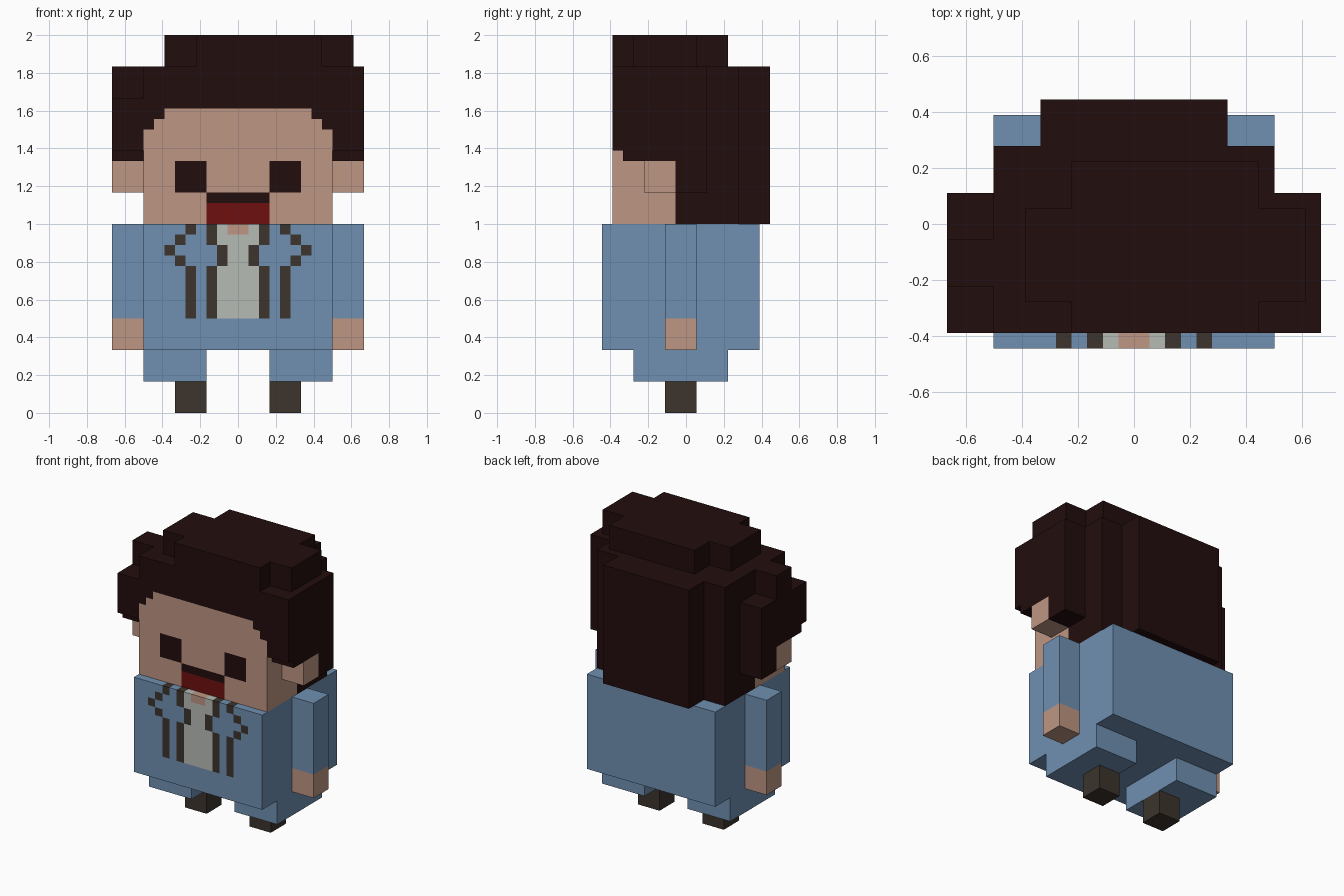
import bpy
import bmesh
import math
from mathutils import Vector

cube = bpy.data.objects.get("Cube")
if cube:
    bpy.data.objects.remove(cube, do_unlink=True)

U = 1 / 18  # one voxel; every measurement below is in voxels


def material(name, rgb):
    m = bpy.data.materials.new(name)
    m.use_nodes = True
    colour = (*rgb, 1)
    m.diffuse_color = colour
    bsdf = m.node_tree.nodes["Principled BSDF"]
    bsdf.inputs["Base Color"].default_value = colour
    bsdf.inputs["Roughness"].default_value = 0.9
    return m


SKIN = material("skin", (0.515, 0.305, 0.223))
BLUE = material("denim_blue", (0.162, 0.279, 0.445))
HAIR = material("dark_brown_hair", (0.016, 0.004, 0.004))
DARK = material("charcoal_brown", (0.045, 0.034, 0.026))
SHIRT = material("light_grey", (0.468, 0.497, 0.462))
RED = material("mouth_red", (0.156, 0.005, 0.005))


def finish(name, bm, mats):
    bmesh.ops.scale(bm, vec=(U, U, U), verts=bm.verts)
    bmesh.ops.recalc_face_normals(bm, faces=bm.faces)
    mesh = bpy.data.meshes.new(name)
    bm.to_mesh(mesh)
    bm.free()
    for m in mats:
        mesh.materials.append(m)
    ob = bpy.data.objects.new(name, mesh)
    bpy.context.collection.objects.link(ob)
    return ob


def box_bm(x, y, z):
    bm = bmesh.new()
    bmesh.ops.create_cube(bm, size=1)
    for v in bm.verts:
        v.co = [r[0] if c < 0 else r[1] for c, r in zip(v.co, (x, y, z))]
    return bm


def box(name, x, y, z, mat):
    return finish(name, box_bm(x, y, z), [mat])


def pair(name, x, y, z, mat):
    box("left_" + name, x, y, z, mat)
    box("right_" + name, (-x[1], -x[0]), y, z, mat)


def prism(name, outline, axis, start, end, mat):
    """Extrude a flat outline along x (outline in y, z) or z (outline in x, y)."""
    bm = bmesh.new()
    place = (lambda a, b: (start, a, b)) if axis == 0 else (lambda a, b: (a, b, start))
    face = bm.faces.new([bm.verts.new(place(a, b)) for a, b in outline])
    new = bmesh.ops.extrude_face_region(bm, geom=[face])["geom"]
    shift = [0, 0, 0]
    shift[axis] = end - start
    bmesh.ops.translate(bm, vec=shift,
                        verts=[g for g in new if isinstance(g, bmesh.types.BMVert)])
    return finish(name, bm, [mat])


def painted_box(name, x, y, z, y_cuts, mats, rule):
    """Box cut on the voxel grid; rule(centre, normal) gives each face's material."""
    bm = box_bm(x, y, z)
    cuts = [(0, i) for i in range(x[0] + 1, x[1])]
    cuts += [(1, i) for i in y_cuts]
    cuts += [(2, i) for i in range(z[0] + 1, z[1])]
    for axis, pos in cuts:
        n = Vector((0, 0, 0))
        n[axis] = 1
        bmesh.ops.bisect_plane(bm, geom=bm.verts[:] + bm.edges[:] + bm.faces[:],
                               plane_co=n * pos, plane_no=n)
    bm.normal_update()
    for f in bm.faces:
        f.material_index = mats.index(rule(f.calc_center_median(), f.normal))
    # merge neighbouring cells of equal colour
    bmesh.ops.dissolve_limit(bm, angle_limit=math.radians(1), verts=bm.verts[:],
                             edges=bm.edges[:], delimit={'MATERIAL'})
    return finish(name, bm, mats)


KEY = {"K": SKIN, "B": BLUE, "H": HAIR, "D": DARK, "G": SHIRT, "R": RED}

# Mirrored colour patterns: rows from the top, columns from the centre outward
CHEST = (["KGDBDBBBB", "GGDBBDBBB", "GDBBBBDBB", "GDBBBDBBB"]
         + ["GGDBDBBBB"] * 5 + ["BBBBBBBBB"] * 3)
FACE = (["HHHHHHHHH"] * 4 + ["KKKKKKKHH", "KKKKKKKKH"] + ["KKKKKKKKK"] * 3
        + ["KKKHHHKKK"] * 3 + ["HHHKKKKKK"] + ["RRRKKKKKK"] * 2)


def pattern(rows, top, c):
    row = min(max(int(top - c.z), 0), len(rows) - 1)
    return KEY[rows[row][min(int(abs(c.x)), 8)]]


def torso_rule(c, n):
    # the chest colours wrap over the front edge of the shoulders
    if n.y < -0.5 or (n.z > 0.5 and c.y < -7):
        return pattern(CHEST, 18, c)
    return BLUE


def head_rule(c, n):
    if n.y < -0.5:
        return pattern(FACE, 33, c)
    if abs(n.x) > 0.5 and c.y < -1 and c.z < 25:
        return SKIN
    if n.z < -0.5 and c.y < -1:
        return SKIN
    return HAIR


# Torso and head with painted details
painted_box("torso", (-9, 9), (-8, 7), (6, 18), (-7,),
            [BLUE, DARK, SHIRT, SKIN], torso_rule)
painted_box("head", (-9, 9), (-7, 5), (18, 33), (-6, -1),
            [SKIN, HAIR, RED], head_rule)

# Limbs
pair("sleeve", (9, 12), (-2, 1), (9, 18), BLUE)
pair("hand", (9, 12), (-2, 1), (6, 9), SKIN)
pair("leg", (3, 9), (-5, 4), (3, 6), BLUE)
pair("foot", (3, 6), (-2, 1), (0, 3), DARK)

# Ears with the hair behind them
pair("ear", (9, 12), (-4, -1), (21, 24), SKIN)
pair("hair_behind_ear", (9, 12), (-1, 2), (21, 24), HAIR)

# Hair: back bulge, side blocks and crown
box("back_hair", (-6, 6), (5, 8), (18, 33), HAIR)
under = [(-7, 25), (-6, 25), (-6, 24), (2, 24)]
prism("left_side_hair", under + [(2, 33), (-7, 33)], 0, 9, 12, HAIR)
prism("right_side_hair",
      under + [(2, 30), (-1, 30), (-1, 33), (-4, 33), (-4, 30), (-7, 30)],
      0, -12, -9, HAIR)
prism("crown_hair",
      [(-4, -7), (8, -7), (8, -5), (11, -5), (11, 1), (8, 1),
       (8, 4), (-4, 4), (-4, 1), (-7, 1), (-7, -5), (-4, -5)],
      2, 33, 36, HAIR)
